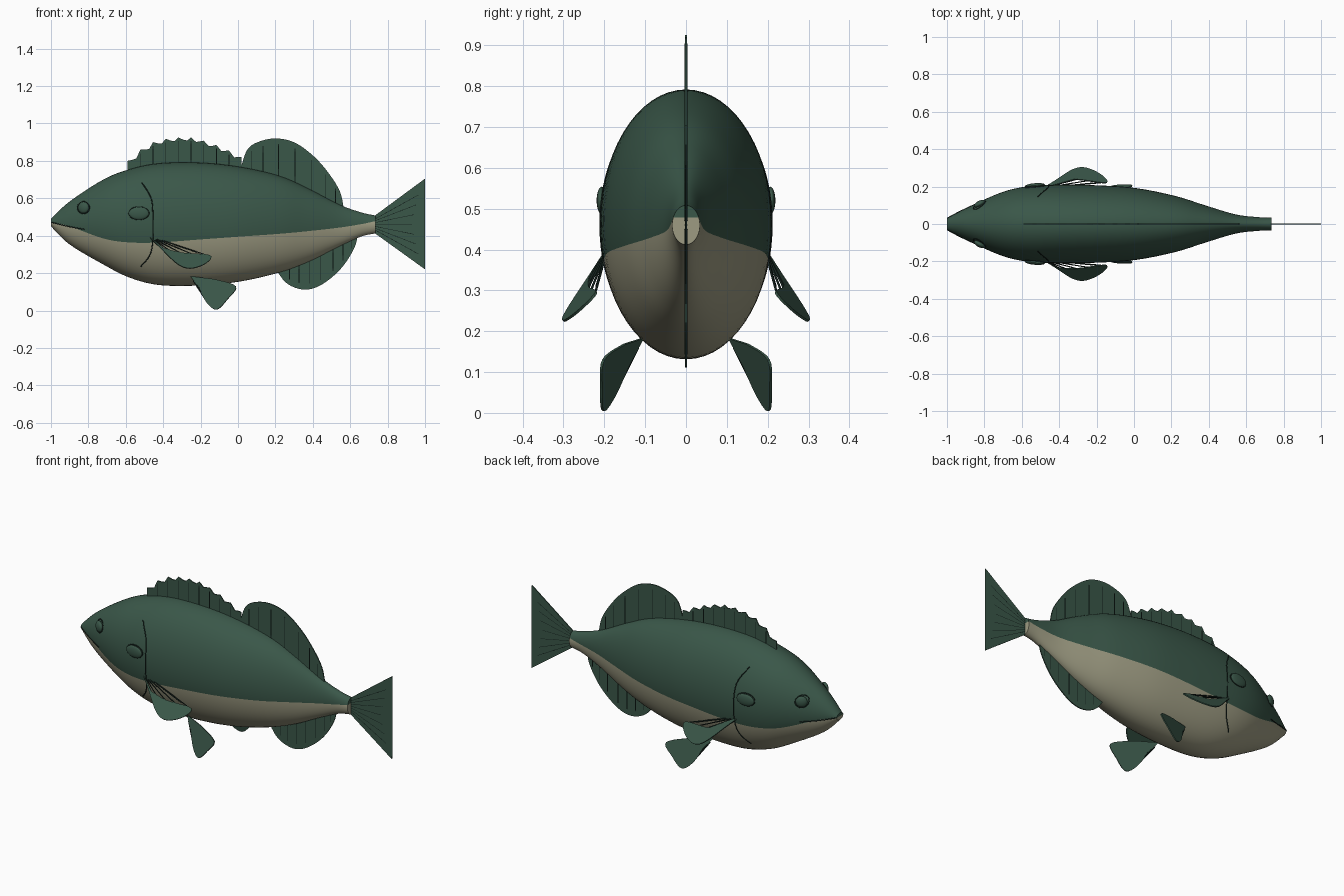
import bpy, bmesh, math

if "Cube" in bpy.data.objects:
    bpy.data.objects.remove(bpy.data.objects["Cube"])


def material(name, rgb):
    mat = bpy.data.materials.new(name)
    mat.use_nodes = True
    mat.diffuse_color = (*rgb, 1)
    bsdf = mat.node_tree.nodes["Principled BSDF"]
    bsdf.inputs["Base Color"].default_value = (*rgb, 1)
    bsdf.inputs["Roughness"].default_value = 0.7
    return mat


GREEN = material("deep green", (0.042, 0.095, 0.066))
CREAM = material("belly cream", (0.34, 0.33, 0.225))
DARK = material("dark line", (0.008, 0.018, 0.014))


def smooth(points, steps=6):
    """Catmull-Rom curve through points of any dimension."""
    ext = [points[0], *points, points[-1]]
    result = []
    for a, b, c, d in zip(ext, ext[1:], ext[2:], ext[3:]):
        for i in range(steps):
            t = i / steps
            result.append(tuple(
                q + t / 2 * (r - p + t * (2 * p - 5 * q + 4 * r - s + t * (3 * (q - r) + s - p)))
                for p, q, r, s in zip(a, b, c, d)))
    return result + [tuple(points[-1])]


# Body stations: x, back height, belly height, half width, colour border height
STATIONS = smooth([
    (-1, .49, .45, .03, .472),
    (-.9, .583, .353, .083, .45),
    (-.72, .70, .246, .165, .385),
    (-.58, .755, .176, .2, .364),
    (-.42, .787, .136, .21, .364),
    (-.2, .79, .134, .207, .38),
    (.01, .768, .155, .192, .395),
    (.22, .72, .203, .15, .41),
    (.38, .65, .262, .1, .425),
    (.54, .567, .342, .052, .443),
    (.66, .524, .396, .037, .462),
    (.735, .508, .412, .034, .478),
])


def body_at(x):
    """Back, belly, half width and border at a given x."""
    for a, b in zip(STATIONS, STATIONS[1:]):
        if x <= b[0]:
            t = (x - a[0]) / (b[0] - a[0])
            return [p + t * (q - p) for p, q in zip(a[1:], b[1:])]
    return STATIONS[-1][1:]


def surface_y(x, z):
    """Distance of the flank from the middle plane."""
    top, bot, width, _ = body_at(x)
    k = (2 * z - top - bot) / (top - bot)
    return width * math.sqrt(max(0, 1 - k * k))


def new_object(name, bm, mats):
    bmesh.ops.recalc_face_normals(bm, faces=bm.faces)
    mesh = bpy.data.meshes.new(name)
    bm.to_mesh(mesh)
    bm.free()
    for mat in mats:
        mesh.materials.append(mat)
    obj = bpy.data.objects.new(name, mesh)
    bpy.context.collection.objects.link(obj)
    return obj


def shade(obj):
    bpy.ops.object.select_all(action="DESELECT")
    obj.select_set(True)
    bpy.context.view_layer.objects.active = obj
    bpy.ops.object.shade_smooth_by_angle(angle=math.radians(40))


# Body: elliptical rings with one vertex row lying on the colour border
UPPER, LOWER = 18, 12
HALF = UPPER + LOWER
bm = bmesh.new()
rings = []
for x, top, bot, width, border in STATIONS:
    mid, high = (top + bot) / 2, (top - bot) / 2
    split = math.asin((border - mid) / high)
    quarter = math.pi / 2
    angles = [quarter + (split - quarter) * i / UPPER for i in range(UPPER)]
    angles += [split + (-quarter - split) * i / LOWER for i in range(LOWER + 1)]
    side = [(width * math.cos(a), mid + high * math.sin(a)) for a in angles]
    loop = side + [(-y, z) for y, z in side[-2:0:-1]]
    rings.append([bm.verts.new((x, y, z)) for y, z in loop])
count = 2 * HALF
for a, b in zip(rings, rings[1:]):
    for j in range(count):
        k = (j + 1) % count
        face = bm.faces.new((a[j], a[k], b[k], b[j]))
        face.material_index = int(UPPER <= j < count - UPPER)
for ring in (rings[0], rings[-1]):
    for j in range(HALF):
        corners = [ring[j], ring[j + 1], ring[count - j - 1], ring[(count - j) % count]]
        face = bm.faces.new(list(dict.fromkeys(corners)))
        face.material_index = int(j >= UPPER)
shade(new_object("body", bm, (GREEN, CREAM)))


def fin(name, outline, depth=lambda x, z: 0):
    """Thin plate from an x-z outline, tilted by a depth rule."""
    bm = bmesh.new()
    bm.faces.new([bm.verts.new((x, depth(x, z), z)) for x, z in outline])
    bmesh.ops.triangulate(bm, faces=bm.faces)
    obj = new_object(name, bm, [GREEN])
    plate = obj.modifiers.new("thickness", "SOLIDIFY")
    plate.thickness = 0.006
    plate.offset = 0


def lines(name, paths, radius=0.0038, mat=DARK):
    """Fine tubes along several paths, in one object."""
    curve = bpy.data.curves.new(name, "CURVE")
    curve.dimensions = "3D"
    curve.bevel_depth = radius
    curve.bevel_resolution = 1
    curve.use_fill_caps = True
    for path in paths:
        spline = curve.splines.new("POLY")
        spline.points.add(len(path) - 1)
        for point, co in zip(spline.points, path):
            point.co = (*co, 1)
    curve.materials.append(mat)
    bpy.context.collection.objects.link(bpy.data.objects.new(name, curve))


def root_line(edge, row, sink):
    """Fin base running back along the body, sunk beneath its surface."""
    first, last = edge[0][0], edge[-1][0]
    xs = [last + (first - last) * i / 12 for i in range(13)]
    return [(x, body_at(x)[row] + sink) for x in xs]


# Spiny dorsal fin: scalloped membrane between the spine tips
tips = [.80, .86, .90, .918, .925, .925, .908, .885, .855, .82]
step = .61 / (len(tips) - 1)
spines = [(-.59 + i * step, z) for i, z in enumerate(tips)]
edge = []
for (xa, za), (xb, zb) in zip(spines, spines[1:]):
    edge += [(xa, za), (xa + step * .4, min(za, zb) - .012 + abs(zb - za) * .3),
             (xa + step * .7, (za + zb) / 2 - .016)]
edge.append(spines[-1])
fin("spiny_dorsal_fin", edge + root_line(edge, 0, -.03))
lines("dorsal_spines", [[(x, 0, body_at(x)[0] - .01), (x, 0, z - .02)] for x, z in spines[1:-1]])

# Soft dorsal and anal fins: rounded outlines with upright rays
soft = smooth([(.02, .78), (.05, .86), (.105, .90), (.2, .92), (.305, .897), (.41, .82),
               (.49, .727), (.545, .636), (.565, .55)])
anal = smooth([(.21, .21), (.25, .155), (.305, .122), (.37, .112), (.44, .134), (.52, .193),
               (.58, .262), (.625, .342), (.64, .4)])
for name, edge, row, sink in (("soft_dorsal_fin", soft, 0, -.03), ("anal_fin", anal, 1, .03)):
    fin(name, edge + root_line(edge, row, sink))
    rays = [[(x, 0, body_at(x)[row] + sink / 3), (x, 0, z + sink)] for x, z in edge[9:-8:5]]
    lines(name + "_rays", rays)

# Tail fin: forked fan
fin("tail_fin", [(.715, .495), (1, .705), (.94, .46), (1, .22), (.715, .425)])
fan = []
for i in range(1, 8):
    t = i / 4 - 1
    fan.append([(.72, 0, .46 + t * .03), (.93 + abs(t) * .045, 0, .46 + t * .21)])
lines("tail_fin_rays", fan)

# Paired parts on both flanks
PECTORAL = smooth([(-.40, .333), (-.3, .308), (-.15, .294), (-.175, .25), (-.256, .225),
                   (-.326, .25), (-.42, .34)])
PELVIC = smooth([(-.13, .168), (-.012, .13), (-.056, .06), (-.115, .005), (-.17, .045),
                 (-.205, .12)])
PAIRED = (
    ("pectoral_fin", (-.485, .402), PECTORAL,
     lambda x, z: .2 - .193 * (x + .47) - .852 * (z - .39)),
    ("pelvic_fin", (-.255, .183), PELVIC,
     lambda x, z: .108 + .337 * (x + .25) - .283 * (z - .18)),
)
for side, label in ((-1, "front"), (1, "back")):
    for name, root, edge, rule in PAIRED:
        fin(f"{label}_{name}", [root] + edge, lambda x, z: side * rule(x, z))
        rays = []
        for tip in edge[10:-8:3]:
            ends = [[r + (t - r) * f for r, t in zip(root, tip)] for f in (.15, .9)]
            rays.append([(x, side * rule(x, z), z) for x, z in ends])
        lines(f"{label}_{name}_rays", rays, .003)

    # Eye and the oval flank plate
    for name, x, z, rx, ry, rz in (("eye", -.826, .55, .032, .016, .032),
                                   ("cheek_oval", -.53, .52, .054, .012, .034)):
        bm = bmesh.new()
        bmesh.ops.create_uvsphere(bm, u_segments=24, v_segments=12, radius=1)
        obj = new_object(f"{label}_{name}", bm, [GREEN])
        obj.scale = (rx, ry, rz)
        obj.location = (x, side * (surface_y(x, z) + .004), z)
        # Turn the part to lie along the flank
        slope = (surface_y(x + .03, z) - surface_y(x - .03, z)) / .06
        obj.rotation_euler.z = side * math.atan(slope)
        shade(obj)
        rim = []
        for i in range(33):
            a = i * math.tau / 32
            px, pz = x + rx * math.cos(a), z + rz * math.sin(a)
            rim.append((px, side * surface_y(px, pz), pz))
        lines(f"{label}_{name}_rim", [rim], .0028)

    # Gill slit and mouth follow the surface
    gill = smooth([(-.515, .685), (-.465, .6), (-.455, .5), (-.457, .36), (-.475, .29), (-.52, .235)])
    mouth = smooth([(-.998, .472), (-.91, .45), (-.82, .434)])
    for name, path in (("gill_slit", gill), ("mouth", mouth)):
        lines(f"{label}_{name}", [[(x, side * surface_y(x, z), z) for x, z in path]], .003)
